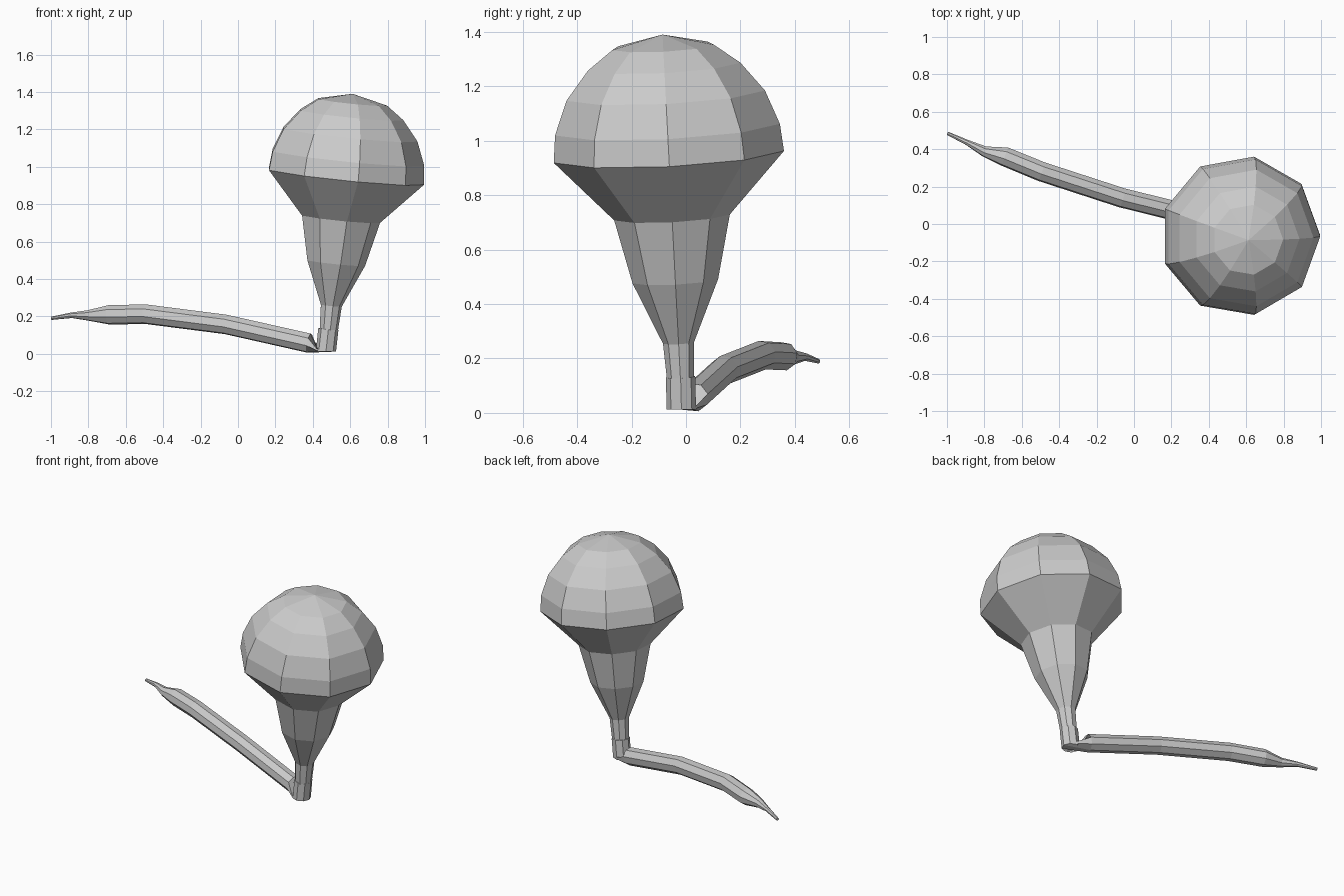
import bpy, bmesh
from math import cos, sin, tau
from mathutils import Vector

if "Cube" in bpy.data.objects:
    bpy.data.objects.remove(bpy.data.objects["Cube"])


def loft(name, rings, sides, first_axis):
    """Skin a closed, flat-shaded tube through rings of (centre, normal, radius)."""
    bm = bmesh.new()
    loops = []
    u = Vector(first_axis)
    prev = None
    for centre, normal, radius in rings:
        n = Vector(normal).normalized()
        if prev is not None:
            u = prev.rotation_difference(n) @ u
        u = (u - n * u.dot(n)).normalized()
        v = n.cross(u)
        prev = n
        c = Vector(centre)
        if radius == 0:
            loops.append([bm.verts.new(c)])
            continue
        loops.append([bm.verts.new(c + radius * (u * cos(tau * i / sides) + v * sin(tau * i / sides)))
                      for i in range(sides)])
    for a, b in zip(loops, loops[1:]):
        for i in range(sides):
            j = (i + 1) % sides
            if len(b) == 1:
                bm.faces.new((a[i], a[j], b[0]))
            else:
                bm.faces.new((a[i], a[j], b[j], b[i]))
    for loop in (loops[0], loops[-1]):
        if len(loop) > 2:
            bm.faces.new(loop)
    bmesh.ops.recalc_face_normals(bm, faces=bm.faces)
    mesh = bpy.data.meshes.new(name)
    bm.to_mesh(mesh)
    bm.free()
    obj = bpy.data.objects.new(name, mesh)
    bpy.context.collection.objects.link(obj)
    return obj


# Domed cap tapering into its stem, leaning along one axis: (height, radius)
lean = Vector((0.102, -0.052, 1))
base = Vector((0.471, -0.014, 0))
profile = [(0.12, 0.05), (0.258, 0.058), (0.487, 0.160), (0.722, 0.216),
           (0.948, 0.430), (1.048, 0.420), (1.172, 0.371), (1.277, 0.285),
           (1.346, 0.190), (1.39, 0)]
loft("domed_cap", [(base + lean * z, lean, r) for z, r in profile], 9, (1, 0, 0))

# Tail: short socket under the stem, a sharp bend, then a long tapering run
path = [((0.483, -0.020, 0.132), 0.054), ((0.470, -0.017, 0.012), 0.054),
        ((0.380, 0.030, 0.057), 0.054), ((-0.065, 0.140, 0.157), 0.054),
        ((-0.495, 0.280, 0.212), 0.054), ((-0.690, 0.360, 0.208), 0.053),
        ((-0.800, 0.388, 0.205), 0.029), ((-0.890, 0.435, 0.206), 0.015),
        ((-0.997, 0.485, 0.190), 0.009)]
points = [Vector(p) for p, r in path]
rings = []
for i, (p, r) in enumerate(path):
    if i < 2:
        normal = -lean if i == 0 else Vector((0, 0, -1))
    elif i == 2:
        normal = points[3] - points[2]
    else:
        normal = points[min(i + 1, len(points) - 1)] - points[i - 1]
    rings.append((p, normal, r))
loft("curved_tail", rings, 8, (1, 0, 0))
